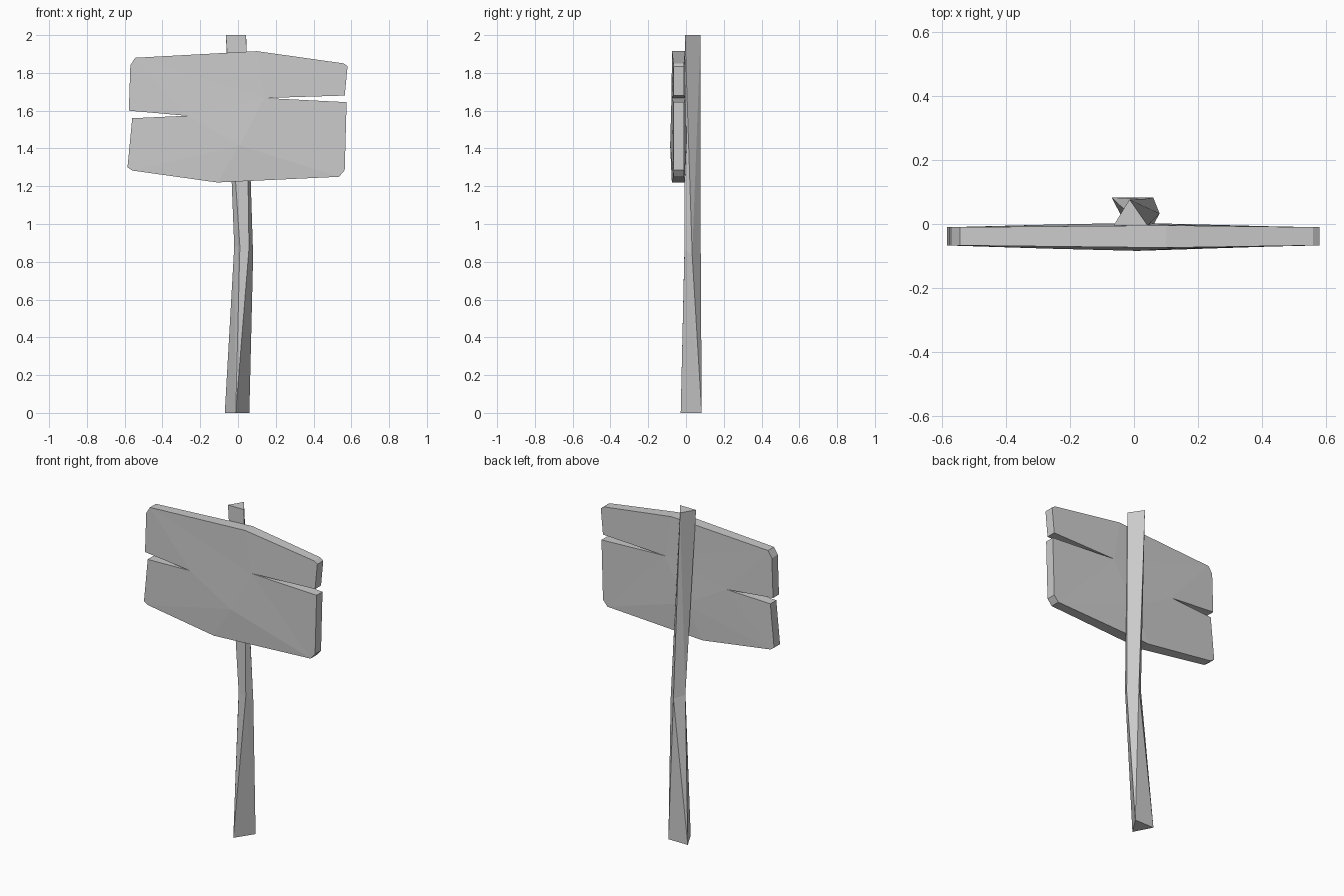
import bpy, bmesh

if "Cube" in bpy.data.objects:
    bpy.data.objects.remove(bpy.data.objects["Cube"])


def finish(bm, name):
    bmesh.ops.recalc_face_normals(bm, faces=bm.faces)
    me = bpy.data.meshes.new(name)
    bm.to_mesh(me)
    bm.free()
    ob = bpy.data.objects.new(name, me)
    bpy.context.collection.objects.link(ob)
    return ob


# Post: two tapering wedge halves meeting at a five-sided bend
bottom = [(-0.07, 0.083, 0), (0.06, 0.083, 0), (-0.012, -0.028, 0)]
bend = [(0.01, -0.008, 0.88), (0.058, -0.008, 0.87), (0.08, 0.033, 0.83),
        (0.03, 0.078, 0.86), (-0.02, 0.035, 0.88)]
top = [(-0.064, -0.005, 2), (0.043, -0.005, 2), (-0.014, 0.077, 2)]


def wedge(points, name):
    bm = bmesh.new()
    for p in points:
        bm.verts.new(p)
    bmesh.ops.convex_hull(bm, input=bm.verts)
    return finish(bm, name)


wedge(bottom + bend, "post_lower")
wedge(bend + top, "post_upper")

# Board: notched outline (x, z, bulge of the faces), clockwise from upper left
outline = [(-0.57, 1.84, 0), (-0.545, 1.88, 0), (0.1, 1.915, 0.007),
           (0.56, 1.85, 0), (0.58, 1.835, 0), (0.565, 1.68, 0),
           (0.14, 1.667, 0.01), (0.575, 1.645, 0), (0.565, 1.285, 0),
           (0.535, 1.25, 0), (-0.11, 1.22, 0.008), (-0.56, 1.283, 0),
           (-0.585, 1.3, 0), (-0.56, 1.56, 0), (-0.27, 1.573, 0.01),
           (-0.578, 1.6, 0)]
centre = (0.01, 1.415, 0.017)
facets = [(0, 1, 14, 15), (1, 6, 14), (1, 2, 6), (2, 3, 4, 5, 6), (6, 7, 8, 9),
          (6, 9, 16), (6, 16, 14), (16, 9, 10), (16, 10, 11), (16, 11, 14),
          (14, 11, 12, 13)]

bm = bmesh.new()
pts = outline + [centre]
front = [bm.verts.new((x, -0.067 - b, z)) for x, z, b in pts]
back = [bm.verts.new((x, -0.01 + 0.8 * b, z)) for x, z, b in pts]
for f in facets:
    bm.faces.new([front[i] for i in f])
    bm.faces.new([back[i] for i in reversed(f)])
n = len(outline)
for i in range(n):
    j = (i + 1) % n
    bm.faces.new((front[i], front[j], back[j], back[i]))
finish(bm, "sign_board")
